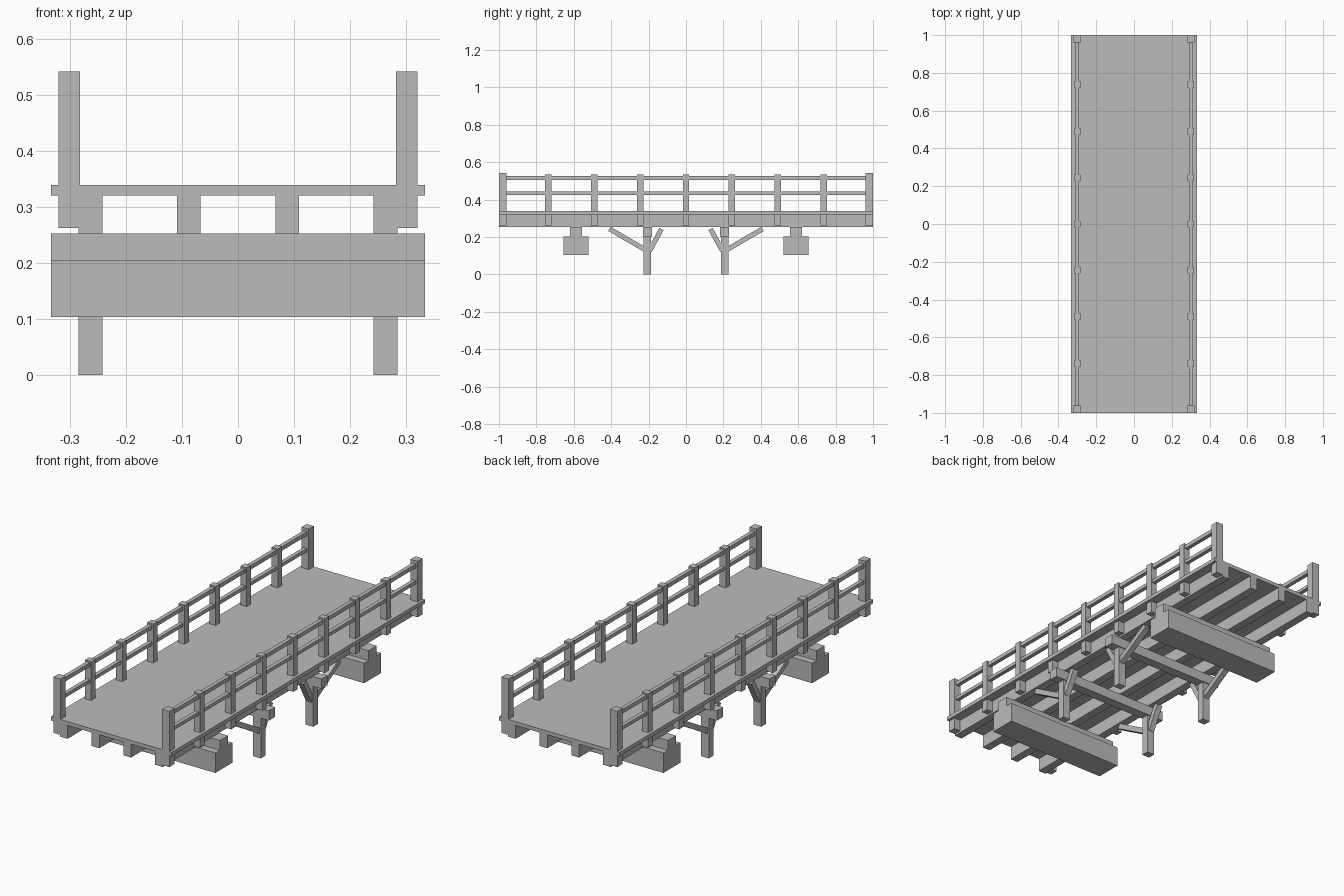
import bpy
from math import atan2, hypot
from mathutils import Matrix, Vector

cube = bpy.data.objects.get("Cube")
if cube:
    bpy.data.objects.remove(cube, do_unlink=True)

# Single plain grey material
GREY = (0.5, 0.5, 0.5, 1.0)
grey = bpy.data.materials.new("plain_grey")
grey.use_nodes = True
grey.diffuse_color = GREY
for node in grey.node_tree.nodes:
    if node.type == 'BSDF_PRINCIPLED':
        node.inputs["Base Color"].default_value = GREY
        node.inputs["Roughness"].default_value = 0.8


def box(name, x, y, z):
    """Box spanning the given (low, high) ranges."""
    spans = (x, y, z)
    bpy.ops.mesh.primitive_cube_add(size=1, location=(0, 0, 0))
    ob = bpy.context.object
    ob.name = name
    centre = Vector([(a + b) / 2 for a, b in spans])
    size = Vector([b - a for a, b in spans])
    ob.data.transform(Matrix.Translation(centre) @ Matrix.Diagonal(size).to_4x4())
    ob.data.materials.append(grey)
    return ob


def around(centre, width):
    return (centre - width / 2, centre + width / 2)


def brace(name, x, start, end, width=0.03, thick=0.026):
    """Slanted bar in the y-z plane between two (y, z) points."""
    dy, dz = end[0] - start[0], end[1] - start[1]
    length = hypot(dy, dz)
    ob = box(name, around(0, width), around(0, length), around(0, thick))
    middle = Vector((x, (start[0] + end[0]) / 2, (start[1] + end[1]) / 2))
    ob.data.transform(Matrix.Translation(middle) @ Matrix.Rotation(atan2(dz, dy), 4, 'X'))


HALF_WIDTH = 0.333
FULL = (-HALF_WIDTH, HALF_WIDTH)
LENGTH = (-1, 1)
BEAM_X, BEAM_W = 0.263, 0.042
RAIL_X = 0.301
BEAM_BOTTOM, DECK_BOTTOM, DECK_TOP = 0.253, 0.32, 0.339

# Deck and lengthwise beams
box("deck", FULL, LENGTH, (DECK_BOTTOM, DECK_TOP))
for x in (-BEAM_X, -0.0875, 0.0875, BEAM_X):
    box("deck_beam", around(x, BEAM_W), LENGTH, (BEAM_BOTTOM, DECK_BOTTOM))

# Railings
for side in (-1, 1):
    x = side * RAIL_X
    for end in (-1, 1):
        box("railing_end_post", around(x, 0.039), around(end * 0.98, 0.04), (0.262, 0.541))
    for i in range(-3, 4):
        box("railing_post", around(x, 0.034), around(i * 0.2455, 0.034), (0.262, 0.533))
    box("top_rail", around(x, 0.02), (-0.97, 0.97), (0.506, 0.526))
    box("middle_rail", around(x, 0.02), (-0.97, 0.97), (0.425, 0.442))

# Supports at each end: footing blocks and braced piers
for end in (-1, 1):
    box("footing", FULL, around(end * 0.587, 0.134), (0.104, 0.204))
    box("footing_cap", FULL, around(end * 0.587, 0.064), (0.204, BEAM_BOTTOM))
    box("pier_cap", FULL, around(end * 0.207, 0.048), (0.204, BEAM_BOTTOM))
    for side in (-1, 1):
        x = side * BEAM_X
        box("pier_post", around(x, BEAM_W), around(end * 0.207, 0.038), (0, 0.204))
        brace("outer_brace", x, (end * 0.21, 0.127), (end * 0.409, 0.243))
        brace("inner_brace", x, (end * 0.194, 0.127), (end * 0.131, 0.243))
